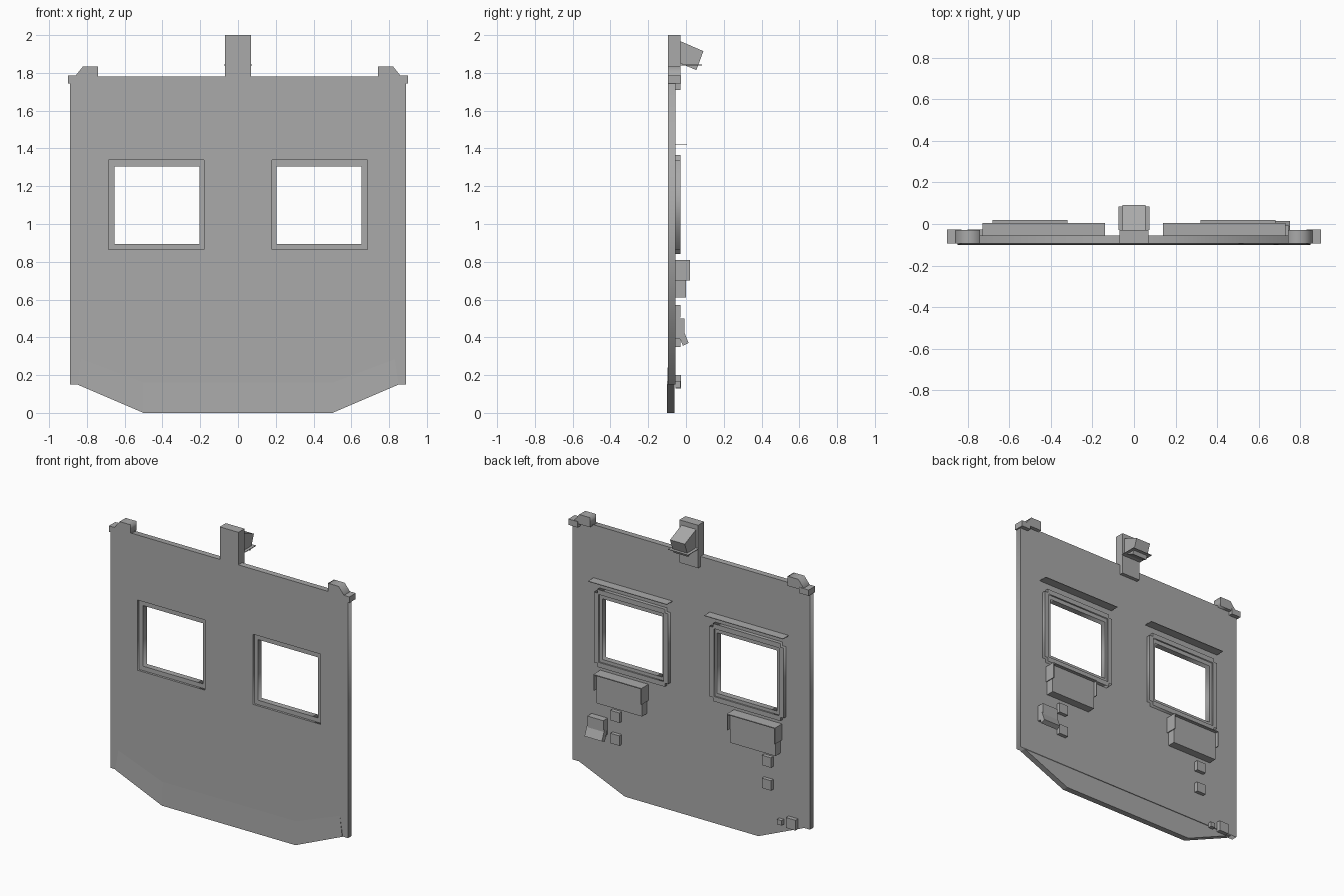
import bpy, bmesh
from mathutils import Matrix

cube = bpy.data.objects.get("Cube")
if cube:
    bpy.data.objects.remove(cube, do_unlink=True)

grey = bpy.data.materials.new("plain grey")
grey.use_nodes = True
grey.diffuse_color = (0.4, 0.4, 0.4, 1)
grey.node_tree.nodes["Principled BSDF"].inputs["Base Color"].default_value = (0.4, 0.4, 0.4, 1)

FRONT, BACK = -0.095, -0.055


def add_mesh(name, mesh):
    mesh.materials.clear()
    mesh.materials.append(grey)
    obj = bpy.data.objects.new(name, mesh)
    bpy.context.collection.objects.link(obj)
    return obj


def box(name, x, y, z):
    """Axis-aligned block from (min, max) pairs."""
    bm = bmesh.new()
    bmesh.ops.create_cube(bm, size=1)
    for v in bm.verts:
        for i, (lo, hi) in enumerate((sorted(x), y, z)):
            v.co[i] = hi if v.co[i] > 0 else lo
    mesh = bpy.data.meshes.new(name)
    bm.to_mesh(mesh)
    bm.free()
    return add_mesh(name, mesh)


def plate(name, outlines, y0, y1):
    """Upright plate from x-z outlines; inner outlines become holes."""
    curve = bpy.data.curves.new(name, "CURVE")
    curve.dimensions, curve.fill_mode = "2D", "BOTH"
    curve.extrude = (y1 - y0) / 2
    for pts in outlines:
        spline = curve.splines.new("POLY")
        spline.points.add(len(pts) - 1)
        for p, (x, z) in zip(spline.points, pts):
            p.co = (x, z, 0, 1)
        spline.use_cyclic_u = True
    temp = bpy.data.objects.new(name + " outline", curve)
    bpy.context.collection.objects.link(temp)
    graph = bpy.context.evaluated_depsgraph_get()
    mesh = bpy.data.meshes.new_from_object(temp.evaluated_get(graph))
    bpy.data.objects.remove(temp, do_unlink=True)
    turn = Matrix.Rotation(1.5707963, 4, "X")
    mesh.transform(Matrix.Translation((0, (y0 + y1) / 2, 0)) @ turn)
    return add_mesh(name, mesh)


def loft(name, rings):
    """Solid joining equal rings of points, capped at both ends."""
    bm = bmesh.new()
    rows = [[bm.verts.new(p) for p in ring] for ring in rings]
    n = len(rows[0])
    for a, b in zip(rows, rows[1:]):
        for i in range(n):
            j = (i + 1) % n
            bm.faces.new((a[i], a[j], b[j], b[i]))
    bm.faces.new(rows[0])
    bm.faces.new(rows[-1])
    bmesh.ops.recalc_face_normals(bm, faces=bm.faces)
    mesh = bpy.data.meshes.new(name)
    bm.to_mesh(mesh)
    bm.free()
    return add_mesh(name, mesh)


def side_profile(name, x0, x1, profile):
    return loft(name, [[(x, y, z) for y, z in profile] for x in (x0, x1)])


def rect(x0, x1, z0, z1):
    return [(x0, z0), (x1, z0), (x1, z1), (x0, z1)]


# Main wall with two window openings
WX0, WX1, WZ0, WZ1 = 0.18, 0.685, 0.865, 1.34
plate("wall_panel", [rect(-0.89, 0.89, 0.15, 1.78),
                     rect(WX0, WX1, WZ0, WZ1),
                     rect(-WX1, -WX0, WZ0, WZ1)], FRONT, BACK)

# Slightly flared lower skirt
rings = []
for xt, zt, xb, zb in ((-0.83, 0.285, -0.85, 0.15), (-0.5, 0.16, -0.5, 0),
                       (0.5, 0.16, 0.5, 0), (0.83, 0.285, 0.85, 0.15)):
    rings.append([(xt, FRONT, zt), (xb, -0.1, zb), (xb, -0.06, zb), (xt, -0.06, zt)])
loft("lower_skirt", rings)

for s, side in ((1, "left"), (-1, "right")):
    # Window: inner frame, rim with notched corners, thin rain strip above
    t = 0.025
    opening = [(s * x, z) for x, z in rect(WX0, WX1, WZ0, WZ1)]
    inner = [(s * x, z) for x, z in rect(WX0 + t, WX1 - 0.03, WZ0 + 0.03, WZ1 - 0.035)]
    rim = [(WX0, WZ0 - t), (WX1, WZ0 - t), (WX1, WZ0), (WX1 + t, WZ0),
           (WX1 + t, WZ1), (WX1, WZ1), (WX1, WZ1 + t), (WX0, WZ1 + t),
           (WX0, WZ1), (WX0 - t, WZ1), (WX0 - t, WZ0), (WX0, WZ0)]
    rim_hole = [(s * x, z) for x, z in rect(WX0 + 0.008, WX1 - 0.008, WZ0 + 0.008, WZ1 - 0.008)]
    plate(side + "_window_inner_frame", [opening, inner], -0.08, -0.04)
    plate(side + "_window_rim", [[(s * x, z) for x, z in rim], rim_hole], BACK, -0.03)
    box(side + "_rain_strip", (s * 0.14, s * 0.73), (BACK, 0.005), (1.418, 1.422))

    # Cabinet under the window with an overhanging hood
    box(side + "_cabinet", (s * 0.33, s * 0.67), (BACK, 0), (0.61, 0.805))
    box(side + "_cabinet_hood", (s * 0.32, s * 0.68), (BACK, 0.02), (0.804, 0.81))
    for x in (0.32, 0.674):
        side_profile(side + "_hood_flap", s * x, s * (x + 0.006),
                     [(BACK, 0.70), (0.02, 0.70), (0.02, 0.81), (BACK, 0.81)])

    # Pair of small wall boxes
    x = 0.52 if s > 0 else -0.615
    for z in (0.35, 0.505):
        box(side + "_small_box", (x, x + 0.068), (BACK, -0.03), (z, z + 0.067))

    # Upper corner tab and bracket
    plate(side + "_corner_tab", [[(s * 0.86, 1.77), (s * 0.86, 1.785), (s * 0.82, 1.835),
                                  (s * 0.74, 1.835), (s * 0.74, 1.77)]], FRONT, -0.03)
    box(side + "_corner_bracket", (s * 0.83, s * 0.9), (FRONT, -0.027), (1.745, 1.785))

# Handset unit with tilted tray
box("handset_box", (0.625, 0.745), (BACK, -0.008), (0.39, 0.5))
side_profile("handset_tray", 0.62, 0.75,
             [(-0.043, 0.42), (-0.012, 0.435), (0.014, 0.37), (-0.016, 0.355)])

# Low sockets near the bottom corner
box("socket_box", (-0.8, -0.73), (BACK, -0.027), (0.13, 0.2))
box("socket_knob", (-0.695, -0.66), (BACK, -0.03), (0.135, 0.168))

# Central post, tilted lamp and its thin shelf
box("top_post", (-0.07, 0.07), (FRONT, -0.03), (1.71, 2.0))
side_profile("lamp", -0.055, 0.055,
             [(-0.03, 1.85), (0.055, 1.815), (0.092, 1.915), (-0.03, 1.968)])
box("lamp_shelf", (-0.075, 0.075), (-0.03, 0.085), (1.84, 1.844))
